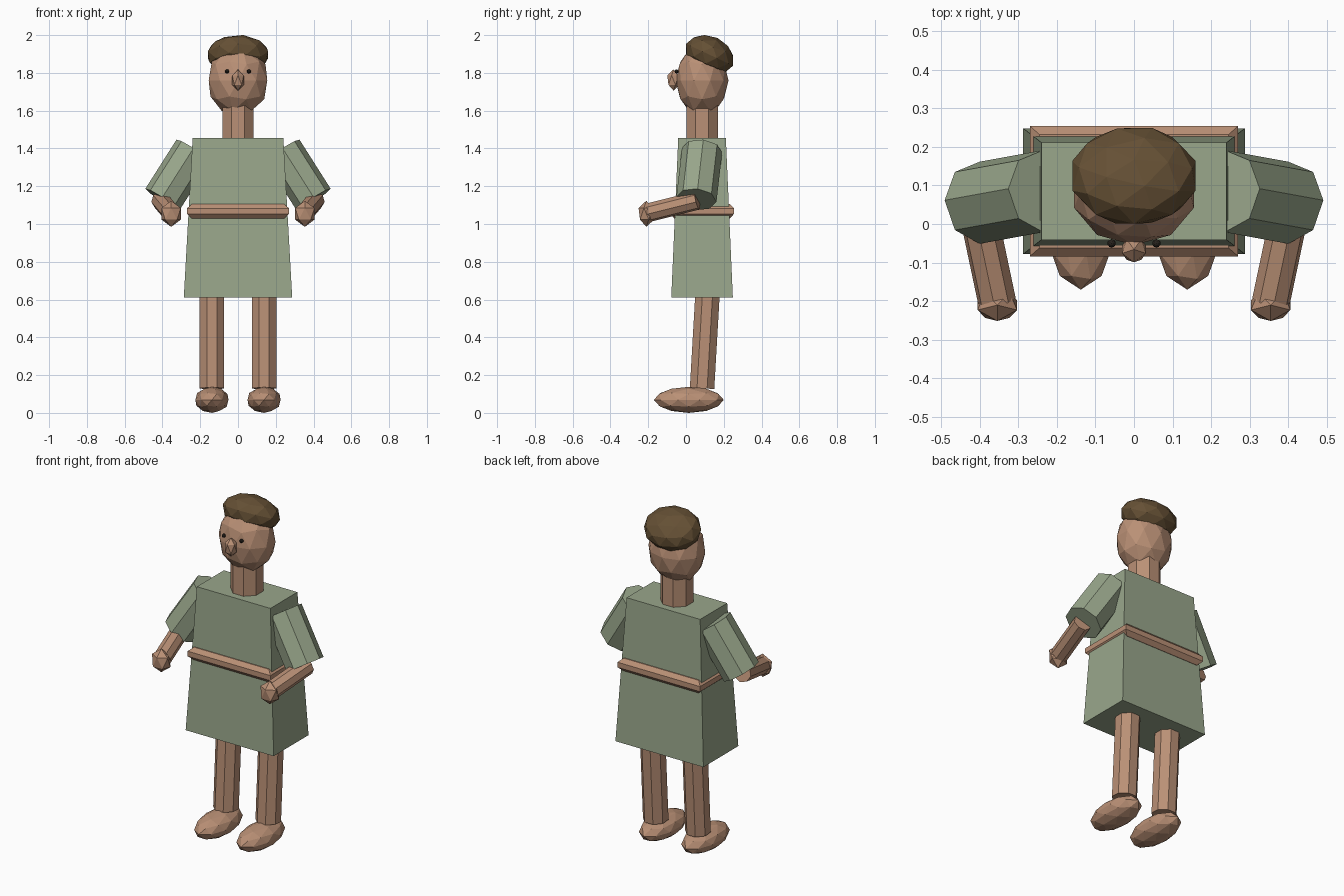
import bpy, bmesh, math
from mathutils import Vector, Matrix

cube = bpy.data.objects.get("Cube")
if cube:
    bpy.data.objects.remove(cube, do_unlink=True)


def material(name, rgb):
    m = bpy.data.materials.new(name)
    m.use_nodes = True
    m.diffuse_color = (*rgb, 1)
    m.node_tree.nodes["Principled BSDF"].inputs["Base Color"].default_value = (*rgb, 1)
    return m


SKIN = material("warm skin", (0.49, 0.28, 0.18))
GREEN = material("sage cloth", (0.32, 0.385, 0.26))
HAIR = material("brown hair", (0.13, 0.08, 0.035))
DARK = material("dark eye", (0.02, 0.016, 0.012))


def finish(name, bm, mat):
    bmesh.ops.recalc_face_normals(bm, faces=bm.faces)
    mesh = bpy.data.meshes.new(name)
    bm.to_mesh(mesh)
    bm.free()
    mesh.materials.append(mat)
    obj = bpy.data.objects.new(name, mesh)
    bpy.context.collection.objects.link(obj)
    return obj


def ball(name, centre, radii, mat, detail=2, tilt=0, turn=0):
    """Faceted ellipsoid, tilted about x."""
    bm = bmesh.new()
    bmesh.ops.create_icosphere(bm, subdivisions=detail, radius=1)
    bm.transform(Matrix.Translation(centre)
                 @ Matrix.Rotation(math.radians(tilt), 4, 'X')
                 @ Matrix.Diagonal((*radii, 1))
                 @ Matrix.Rotation(math.radians(turn), 4, 'Z'))
    return finish(name, bm, mat)


def limb(name, start, end, radius, mat, sides=8):
    """Faceted cylinder between two points."""
    a, b = Vector(start), Vector(end)
    bm = bmesh.new()
    bmesh.ops.create_cone(bm, cap_ends=True, segments=sides, radius1=radius,
                          radius2=radius, depth=(b - a).length)
    turn = Vector((0, 0, 1)).rotation_difference(b - a).to_matrix().to_4x4()
    spin = Matrix.Rotation(math.pi / sides, 4, 'Z')
    bm.transform(Matrix.Translation((a + b) / 2) @ turn @ spin)
    return finish(name, bm, mat)


def box_loft(name, rings, mat, y=0.085):
    """Stack of rectangles given as half width, half depth, height."""
    bm = bmesh.new()
    loops = [[bm.verts.new((sx * hx, y + sy * hy, z))
              for sx, sy in ((-1, -1), (1, -1), (1, 1), (-1, 1))]
             for hx, hy, z in rings]
    for low, high in zip(loops, loops[1:]):
        for i in range(4):
            j = (i + 1) % 4
            bm.faces.new((low[i], low[j], high[j], high[i]))
    bm.faces.new(loops[0])
    bm.faces.new(loops[-1])
    return finish(name, bm, mat)


# Tunic and belt
box_loft("tunic", [(0.287, 0.163, 0.61), (0.24, 0.126, 1.455)], GREEN)
box_loft("belt", [(0.245, 0.147, 1.03), (0.27, 0.169, 1.053),
                  (0.27, 0.169, 1.083), (0.245, 0.147, 1.105)], SKIN)

# Head
limb("neck", (0, 0.085, 1.4), (0, 0.085, 1.66), 0.09, SKIN)
ball("head", (0, 0.085, 1.76), (0.163, 0.14, 0.19), SKIN)
ball("hair", (0, 0.125, 1.896), (0.168, 0.137, 0.098), HAIR, tilt=-25)
ball("nose", (0, -0.066, 1.762), (0.036, 0.037, 0.056), SKIN, detail=1, turn=-90)

# Paired parts
for side, s in (("left", 1), ("right", -1)):
    ball(side + "_eye", (s * 0.058, -0.05, 1.808), (0.011, 0.011, 0.011), DARK)
    limb(side + "_sleeve", (s * 0.235, 0.085, 1.39), (s * 0.4, 0.055, 1.13), 0.107, GREEN)
    limb(side + "_forearm", (s * 0.41, 0.06, 1.125), (s * 0.355, -0.2, 1.06), 0.05, SKIN)
    ball(side + "_hand", (s * 0.354, -0.21, 1.054), (0.06, 0.046, 0.069), SKIN,
         detail=1, turn=-90)
    limb(side + "_leg", (s * 0.138, 0.085, 0.13), (s * 0.138, 0.118, 0.7), 0.07, SKIN)
    ball(side + "_foot", (s * 0.138, 0.015, 0.069), (0.092, 0.185, 0.069), SKIN)
